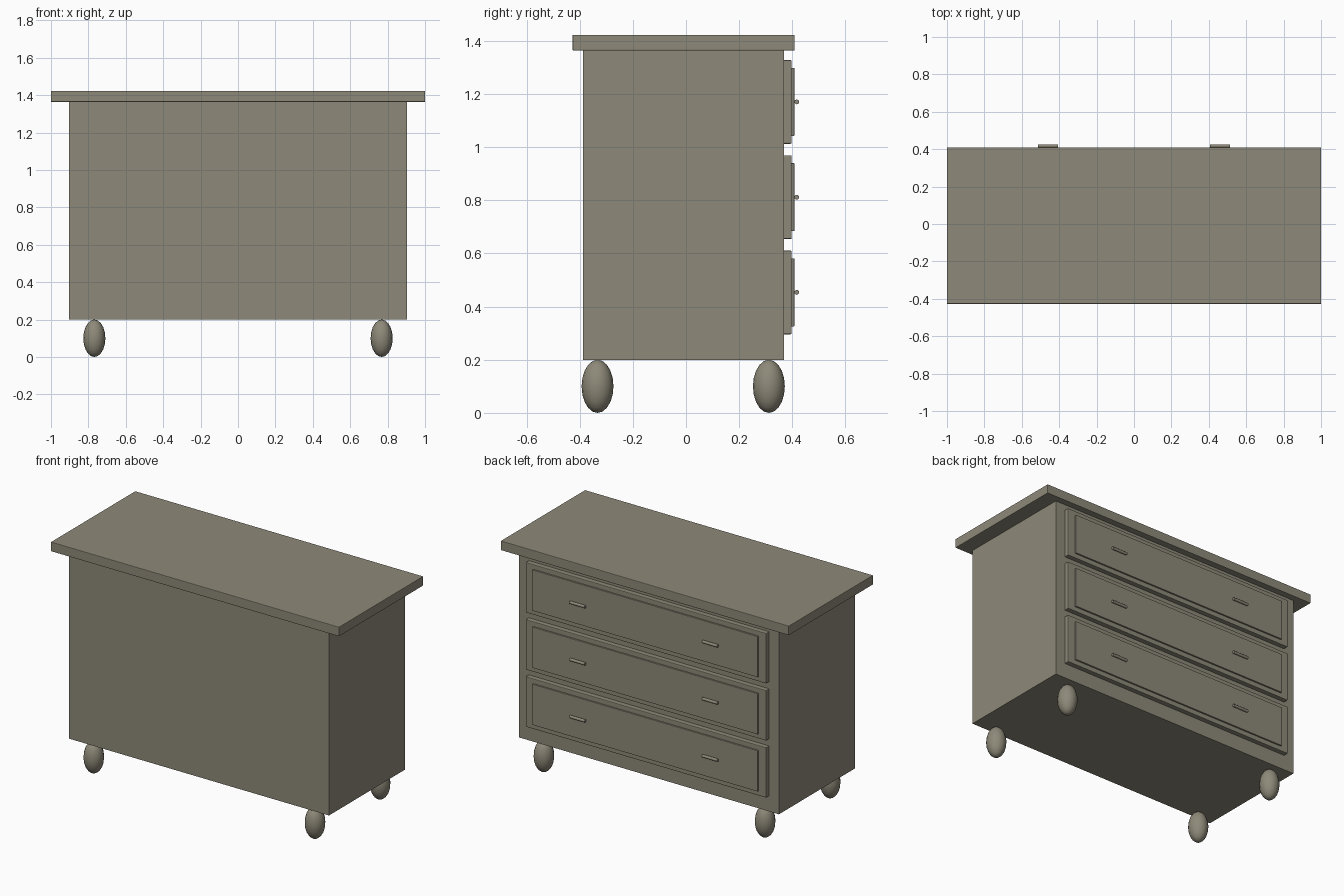
import bpy, math

if "Cube" in bpy.data.objects:
    bpy.data.objects.remove(bpy.data.objects["Cube"])

wood = bpy.data.materials.new("grey_brown_wood")
wood.diffuse_color = (0.27, 0.25, 0.19, 1)
wood.use_nodes = True
wood.node_tree.nodes["Principled BSDF"].inputs["Base Color"].default_value = wood.diffuse_color


def finish(name):
    ob = bpy.context.object
    ob.name = name
    ob.data.materials.append(wood)
    return ob


def box(name, x, y, z, bevel=0):
    """Box from (min, max) ranges on each axis, with optional softened edges."""
    bpy.ops.mesh.primitive_cube_add(size=1, location=[sum(r) / 2 for r in (x, y, z)])
    bpy.context.object.scale = [r[1] - r[0] for r in (x, y, z)]
    bpy.ops.object.transform_apply(location=False, rotation=False, scale=True)
    ob = finish(name)
    if bevel:
        mod = ob.modifiers.new("soft_edges", 'BEVEL')
        mod.width = bevel
        mod.segments = 2
    return ob


# Cabinet and overhanging top
box("cabinet_body", (-0.903, 0.903), (-0.388, 0.368), (0.2, 1.364))
box("table_top", (-1, 1), (-0.427, 0.409), (1.364, 1.423), 0.003)

# Drawers on the back side, each with a raised panel and two handles
for i, zc in enumerate((0.4535, 0.812, 1.1705), 1):
    box(f"drawer_front_{i}", (-0.835, 0.835), (0.36, 0.398),
        (zc - 0.1575, zc + 0.1575), 0.004)
    box(f"drawer_panel_{i}", (-0.783, 0.783), (0.39, 0.408),
        (zc - 0.128, zc + 0.128), 0.002)
    for sx, side in ((-1, "left"), (1, "right")):
        bpy.ops.mesh.primitive_cylinder_add(
            vertices=16, radius=0.009, depth=0.106,
            location=(sx * 0.46, 0.417, zc), rotation=(0, math.pi / 2, 0))
        finish(f"drawer_handle_{i}_{side}")
        bpy.ops.object.shade_smooth_by_angle(angle=math.radians(40))

# Egg-shaped feet
for sx, side in ((-1, "left"), (1, "right")):
    for y, end in ((-0.333, "front"), (0.312, "back")):
        bpy.ops.mesh.primitive_uv_sphere_add(segments=16, ring_count=10, radius=1,
                                             location=(sx * 0.768, y, 0.1))
        bpy.context.object.scale = (0.059, 0.06, 0.1)
        bpy.ops.object.transform_apply(location=False, rotation=False, scale=True)
        finish(f"foot_{end}_{side}")
        bpy.ops.object.shade_smooth_by_angle(angle=math.radians(60))
